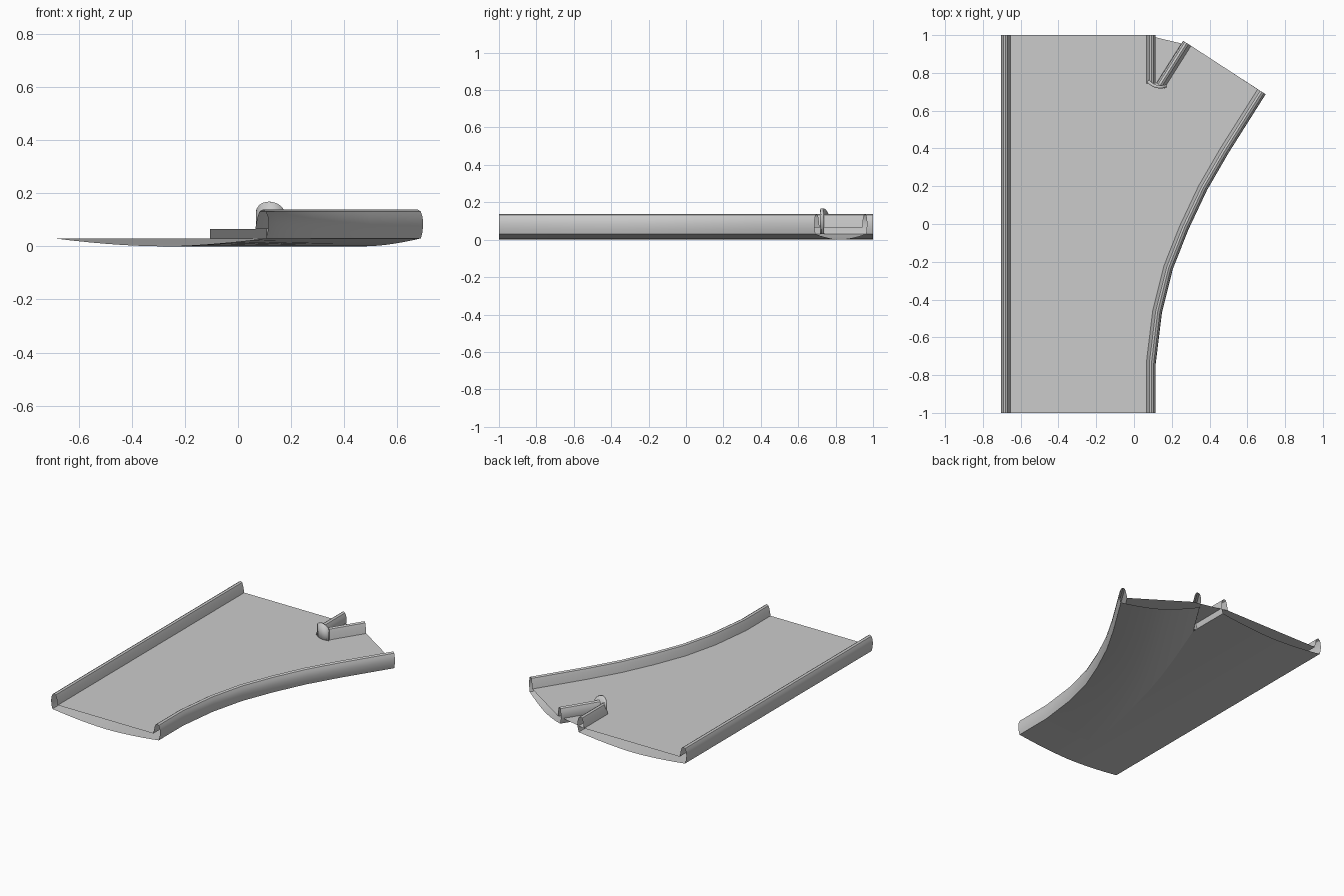
import bpy, bmesh, math
from mathutils import Vector

cube = bpy.data.objects.get("Cube")
if cube:
    bpy.data.objects.remove(cube, do_unlink=True)

grey = bpy.data.materials.new("plain_grey")
grey.use_nodes = True
tint = (0.6, 0.6, 0.6, 1)
grey.diffuse_color = tint
grey.node_tree.nodes["Principled BSDF"].inputs["Base Color"].default_value = tint

FLOOR, EDGE, TOP = 0.066, 0.03, 0.138
RAIL_W, LIP = 0.05, 0.01


def finish(name, bm, facing):
    """Orient the shell by its first face, then make a smooth shaded object."""
    bm.faces.ensure_lookup_table()
    bm.normal_update()
    if bm.faces[0].normal.dot(Vector(facing)) < 0:
        bmesh.ops.reverse_faces(bm, faces=bm.faces[:])
    mesh = bpy.data.meshes.new(name)
    bm.to_mesh(mesh)
    bm.free()
    mesh.materials.append(grey)
    obj = bpy.data.objects.new(name, mesh)
    bpy.context.collection.objects.link(obj)
    bpy.ops.object.select_all(action='DESELECT')
    obj.select_set(True)
    bpy.context.view_layer.objects.active = obj
    bpy.ops.object.shade_smooth_by_angle(angle=math.radians(35))
    return obj


def loft(name, sections, facing):
    bm = bmesh.new()
    rows = [[bm.verts.new(p) for p in s] for s in sections]
    for a, b in zip(rows, rows[1:]):
        for i in range(len(a) - 1):
            bm.faces.new((a[i], a[i + 1], b[i + 1], b[i]))
    return finish(name, bm, facing)


def inward(path, side):
    """Mitred offset vectors; side 1 points right of travel, -1 left."""
    pts = [Vector(p) for p in path]
    dirs = [(b - a).normalized() for a, b in zip(pts, pts[1:])]
    out = []
    for i in range(len(pts)):
        a, b = dirs[max(i - 1, 0)], dirs[min(i, len(dirs) - 1)]
        t = (a + b).normalized()
        out.append(Vector((t.y, -t.x)) * side / t.dot(a))
    return out


def offset(path, side, d):
    return [Vector(p) + n * d for p, n in zip(path, inward(path, side))]


# Rail section: distance inward from the outer edge, height
RAIL = [(LIP, EDGE), (0.003, 0.055), (0, 0.085), (0.003, 0.112), (0.011, 0.131),
        (0.023, TOP), (0.034, 0.131), (0.041, 0.112), (RAIL_W, FLOOR)]


def rail(name, path, side):
    n = inward(path, side)
    sections = [[(*(Vector(p) + v * d), z) for d, z in RAIL] for p, v in zip(path, n)]
    loft(name, sections, (*-n[0], 0))


def belly(name, lefts, rights, steps=12):
    """Shallow curved underside between two edge lines."""
    sections = []
    for a, b in zip(lefts, rights):
        a, b = Vector(a), Vector(b)
        row = []
        for i in range(steps + 1):
            t = i / steps
            row.append((*a.lerp(b, t), EDGE * abs(2 * t - 1) ** 1.7))
        sections.append(row)
    loft(name, sections, (0, 0, -1))


# Outer edge lines in plan
left_edge = [(-0.703, -1), (-0.703, 1)]
curve_edge = [(0.115, -1), (0.115, -0.74), (0.148, -0.47), (0.205, -0.24),
              (0.288, -0.03), (0.387, 0.18), (0.5, 0.375), (0.697, 0.687)]
fork_main = [(0.115, 0.745), (0.115, 1)]
fork_branch = [(0.118, 0.745), (0.26, 0.97)]

# Side rails
rail("left_rail", left_edge, 1)
rail("curved_rail", curve_edge, -1)
rail("fork_main_rail", fork_main, -1)
rail("fork_branch_rail", fork_branch, 1)

# Flat running floor
outline = offset(curve_edge, -1, RAIL_W)
outline += reversed(offset(fork_branch, 1, RAIL_W))
outline += offset(fork_main, -1, RAIL_W)
outline += reversed(offset(left_edge, 1, RAIL_W))
bm = bmesh.new()
bm.faces.new([bm.verts.new((*p, FLOOR)) for p in outline])
bmesh.ops.triangulate(bm, faces=bm.faces[:])
finish("floor", bm, (0, 0, 1))

# Curved undersides of the straight lane and the branch
belly("main_underside", offset(left_edge, 1, LIP), [(0.105, -1), (0.105, 1)])
branch_left = [(-0.693, -0.74), (-0.47, -0.3), (-0.3, 0.04), (-0.2, 0.22),
               (-0.07, 0.43), (0.065, 0.645), offset(fork_branch, 1, LIP)[1]]
belly("branch_underside", branch_left, offset(curve_edge, -1, LIP)[1:])

# Inner wall continuing the branch beneath the floor
loft("inner_wall", [[(x, y, z) for z in (EDGE, FLOOR - 0.001)]
                    for x, y in ((-0.105, 0.37), (0.12, 0.745))], (-1, 0, 0))

# Rounded nose plate where the two inner rails meet
tilt = math.radians(-15)
ux, uy = math.cos(tilt), math.sin(tilt)
front, steps = [], 16
for i in range(steps + 1):
    s = -math.cos(math.pi * i / steps)
    bulge = 0.018 * (1 - s * s)
    x = 0.121 + s * 0.056 * ux + bulge * uy
    y = 0.738 + s * 0.056 * uy - bulge * ux
    crest = 0.125 + 0.043 * math.sqrt(max(0, 1 - s * s))
    front.append([(x, y, EDGE), (x, y, crest)])
nose = loft("nose_plate", front, (0, -1, 0))
solid = nose.modifiers.new("thickness", 'SOLIDIFY')
solid.thickness = 0.016
solid.offset = -1
